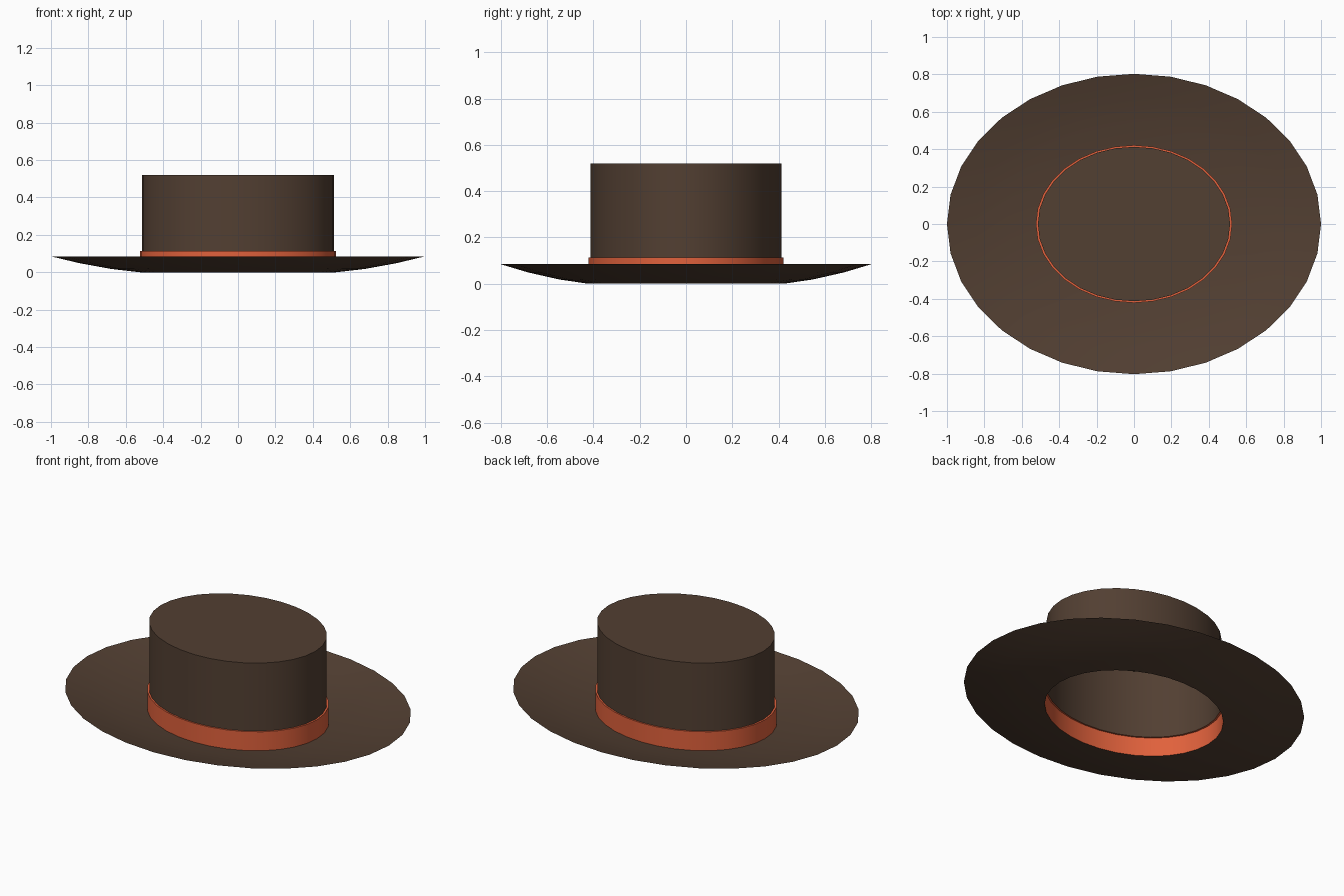
import bpy, bmesh, math

if "Cube" in bpy.data.objects:
    bpy.data.objects.remove(bpy.data.objects["Cube"])

SIDES = 32
DEPTH = 0.803  # oval: y radius relative to x radius


def material(name, color):
    m = bpy.data.materials.new(name)
    m.diffuse_color = (*color, 1)
    m.use_nodes = True
    m.node_tree.nodes["Principled BSDF"].inputs["Base Color"].default_value = m.diffuse_color
    return m


def oval_shell(name, profile, mat, capped=False):
    """Sweep a (radius, z) profile round an oval; optionally cap the last ring."""
    bm = bmesh.new()
    angles = [2 * math.pi * i / SIDES for i in range(SIDES)]
    rings = [[bm.verts.new((r * math.cos(a), r * DEPTH * math.sin(a), z))
              for a in angles] for r, z in profile]
    for low, high in zip(rings, rings[1:]):
        for i in range(SIDES):
            j = (i + 1) % SIDES
            bm.faces.new((low[i], low[j], high[j], high[i]))
    if capped:
        bm.faces.new(rings[-1])
    mesh = bpy.data.meshes.new(name)
    bm.to_mesh(mesh)
    bm.free()
    mesh.materials.append(mat)
    obj = bpy.data.objects.new(name, mesh)
    bpy.context.collection.objects.link(obj)
    bpy.context.view_layer.objects.active = obj
    obj.select_set(True)
    bpy.ops.object.shade_smooth_by_angle(angle=math.radians(35))
    obj.select_set(False)
    return obj


felt = material("brown_felt", (0.085, 0.05, 0.032))
ribbon = material("orange_ribbon", (0.75, 0.12, 0.045))

# Upturned brim, inner edge outwards (listed outside-in so it faces up)
oval_shell("brim", [(1.0, 0.085), (0.85, 0.049), (0.68, 0.018), (0.525, 0.0)], felt)

# Ribbon band with a narrow ledge on top
oval_shell("band", [(0.525, 0.0), (0.525, 0.113), (0.514, 0.113)], ribbon)

# Crown: straight wall and flat top, open below
oval_shell("crown", [(0.514, 0.113), (0.514, 0.52)], felt, capped=True)
